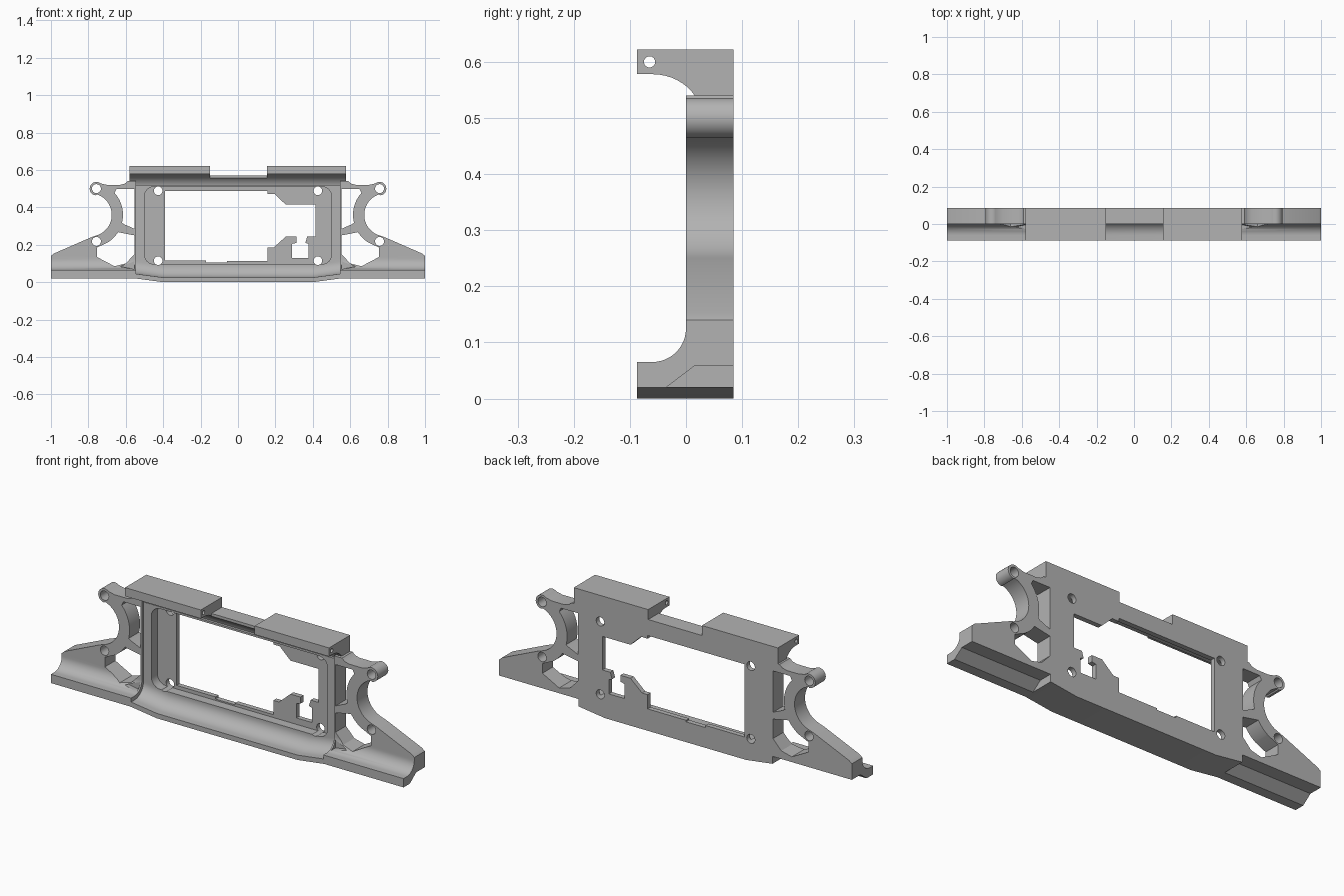
import bpy
import bmesh
from math import cos, sin, radians, pi

if "Cube" in bpy.data.objects:
    bpy.data.objects.remove(bpy.data.objects["Cube"], do_unlink=True)

FRONT, BACK, WALL = -0.087, 0.085, 0.012

grey = bpy.data.materials.new("plain grey")
grey.use_nodes = True
grey.diffuse_color = (0.45, 0.45, 0.45, 1)
grey.node_tree.nodes["Principled BSDF"].inputs["Base Color"].default_value = grey.diffuse_color


def arc(cx, cy, rx, ry, start, end, steps=12):
    angles = [radians(start + (end - start) * i / steps) for i in range(steps + 1)]
    return [(cx + rx * cos(a), cy + ry * sin(a)) for a in angles]


def loft(name, loops):
    """Closed solid through matching loops of 3D points."""
    bm = bmesh.new()
    rings = [[bm.verts.new(p) for p in loop] for loop in loops]
    n = len(rings[0])
    for a, b in zip(rings, rings[1:]):
        for i in range(n):
            j = (i + 1) % n
            bm.faces.new((a[i], a[j], b[j], b[i]))
    bm.faces.new(rings[0])
    bm.faces.new(rings[-1])
    bmesh.ops.recalc_face_normals(bm, faces=bm.faces)
    mesh = bpy.data.meshes.new(name)
    bm.to_mesh(mesh)
    bm.free()
    mesh.materials.append(grey)
    obj = bpy.data.objects.new(name, mesh)
    bpy.context.collection.objects.link(obj)
    return obj


def plate(name, outline, y0, y1):
    return loft(name, [[(x, y, z) for x, z in outline] for y in (y0, y1)])


def rail(name, profile, x0, x1):
    return loft(name, [[(x, y, z) for y, z in profile] for x in (x0, x1)])


def rect(x0, x1, z0, z1):
    return [(x0, z0), (x1, z0), (x1, z1), (x0, z1)]


def combine(obj, others, operation):
    for other in others:
        mod = obj.modifiers.new(operation, 'BOOLEAN')
        mod.operation, mod.solver, mod.object = operation, 'EXACT', other
        bpy.context.view_layer.objects.active = obj
        bpy.ops.object.modifier_apply(modifier=mod.name)
        bpy.data.objects.remove(other, do_unlink=True)


def smooth(obj):
    bpy.ops.object.select_all(action='DESELECT')
    obj.select_set(True)
    bpy.context.view_layer.objects.active = obj
    bpy.ops.object.shade_smooth_by_angle(angle=radians(32))


def bore(x, z, r):
    return plate("bore", arc(x, z, r, r, 0, 345, 23), -0.2, 0.2)


# Central frame
frame = plate("centre_frame", rect(-0.55, 0.55, 0.08, 0.52), WALL, BACK)

# Lower lip with a coved top, dropping slightly in the middle
cove = arc(-0.06, 0.11, WALL + 0.06, 0.065, -90, 0)
lip_profile = [(FRONT, 0.02), (BACK, 0.02), (BACK, 0.125), (WALL, 0.125)]
lip_profile += cove[::-1] + [(FRONT, 0.045)]
lower_lip = loft("lower_lip", [
    [(x, y, z - drop) for y, z in lip_profile]
    for x, drop in ((-0.55, 0), (-0.4, 0.02), (0.4, 0.02), (0.55, 0))])

# Upper rail with a coved underside
rail_profile = [(BACK, 0.622), (FRONT, 0.622), (FRONT, 0.578)]
rail_profile += arc(-0.06, 0.5, 0.088, 0.078, 90, 0) + [(BACK, 0.5)]
upper_rail = rail("upper_rail", rail_profile, -0.58, 0.577)
combine(frame, [lower_lip, upper_rail], 'UNION')

# Recess, equipment window, rail gap and drilled holes
pocket = []
for cx, cz, a in ((0.45, 0.46, 0), (-0.45, 0.46, 90), (-0.45, 0.147, 180), (0.45, 0.147, 270)):
    pocket += arc(cx, cz, 0.05, 0.05, a, a + 90, 6)
window = [
    (-0.39, 0.488), (0.158, 0.488), (0.158, 0.472), (0.195, 0.472), (0.255, 0.415),
    (0.415, 0.415), (0.415, 0.243), (0.37, 0.243), (0.36, 0.21), (0.378, 0.205),
    (0.378, 0.13), (0.29, 0.13), (0.29, 0.205), (0.313, 0.21), (0.313, 0.243),
    (0.255, 0.243), (0.19, 0.185), (0.158, 0.185), (0.158, 0.112), (-0.06, 0.112),
    (-0.06, 0.104), (-0.17, 0.104), (-0.17, 0.115), (-0.39, 0.115)]
cutters = [
    plate("pocket", pocket, -0.2, 0.06),
    plate("window", window, 0.03, 0.2),
    plate("gap", rect(-0.15, 0.155, 0.571, 0.7), -0.2, 0.2),
    plate("gap_front", rect(-0.15, 0.155, 0.53, 0.7), -0.2, 0.0),
    rail("cross_bore", arc(-0.065, 0.6, 0.01, 0.01, 0, 345, 23), -0.8, 0.8),
]
cutters += [bore(s * 0.427, z, 0.023) for s in (-1, 1) for z in (0.115, 0.488)]
combine(frame, cutters, 'DIFFERENCE')
smooth(frame)

# Side wing: boss, curved bracket and sloping foot
CX, CZ = 0.79, 0.36
wing_outline = [(0.545, 0.54), (0.59, 0.54), (0.605, 0.527), (0.63, 0.52), (0.70, 0.52)]
wing_outline += arc(0.757, 0.5, 0.036, 0.036, 130, -85, 16)
wing_outline += arc(CX, CZ, 0.115, 0.115, 108, 253, 24)
wing_outline += [(0.785, 0.24), (0.985, 0.153), (1, 0.14), (1, 0.058), (0.545, 0.058)]
wing_lip_profile = [(FRONT, 0.02), (-0.035, 0.02), (0.015, 0.058), (BACK, 0.058), (BACK, 0.11)]
wing_lip_profile += arc(-0.06, 0.125, 0.06, 0.06, 0, -90) + [(FRONT, 0.065)]

upper_hole = [(0.553, 0.497), (0.553, 0.285), (0.61, 0.31)]
upper_hole += arc(CX, CZ, 0.175, 0.175, 194, 138) + [(0.65, 0.497)]
lower_hole = [(0.553, 0.25), (0.553, 0.15), (0.6, 0.1), (0.66, 0.085), (0.755, 0.135), (0.755, 0.185)]
lower_hole += arc(CX, CZ, 0.175, 0.175, 238, 212)
notch = [(0.553, 0.112), (0.553, 0.07), (0.63, 0.083)]

for side, label in ((1, "left"), (-1, "right")):
    def mirrored(points):
        return [(side * x, z) for x, z in points]

    wing = plate(label + "_wing", mirrored(wing_outline), 0, BACK)
    lip = rail("wing_lip", wing_lip_profile, side * 0.545, side)
    combine(wing, [lip], 'UNION')
    combine(wing, [
        plate("upper_hole", mirrored(upper_hole), -0.2, 0.2),
        plate("lower_hole", mirrored(lower_hole), -0.2, 0.2),
        plate("notch", mirrored(notch), -0.2, 0.0),
        bore(side * 0.757, 0.5, 0.024),
        bore(side * 0.757, 0.218, 0.024),
    ], 'DIFFERENCE')
    smooth(wing)
